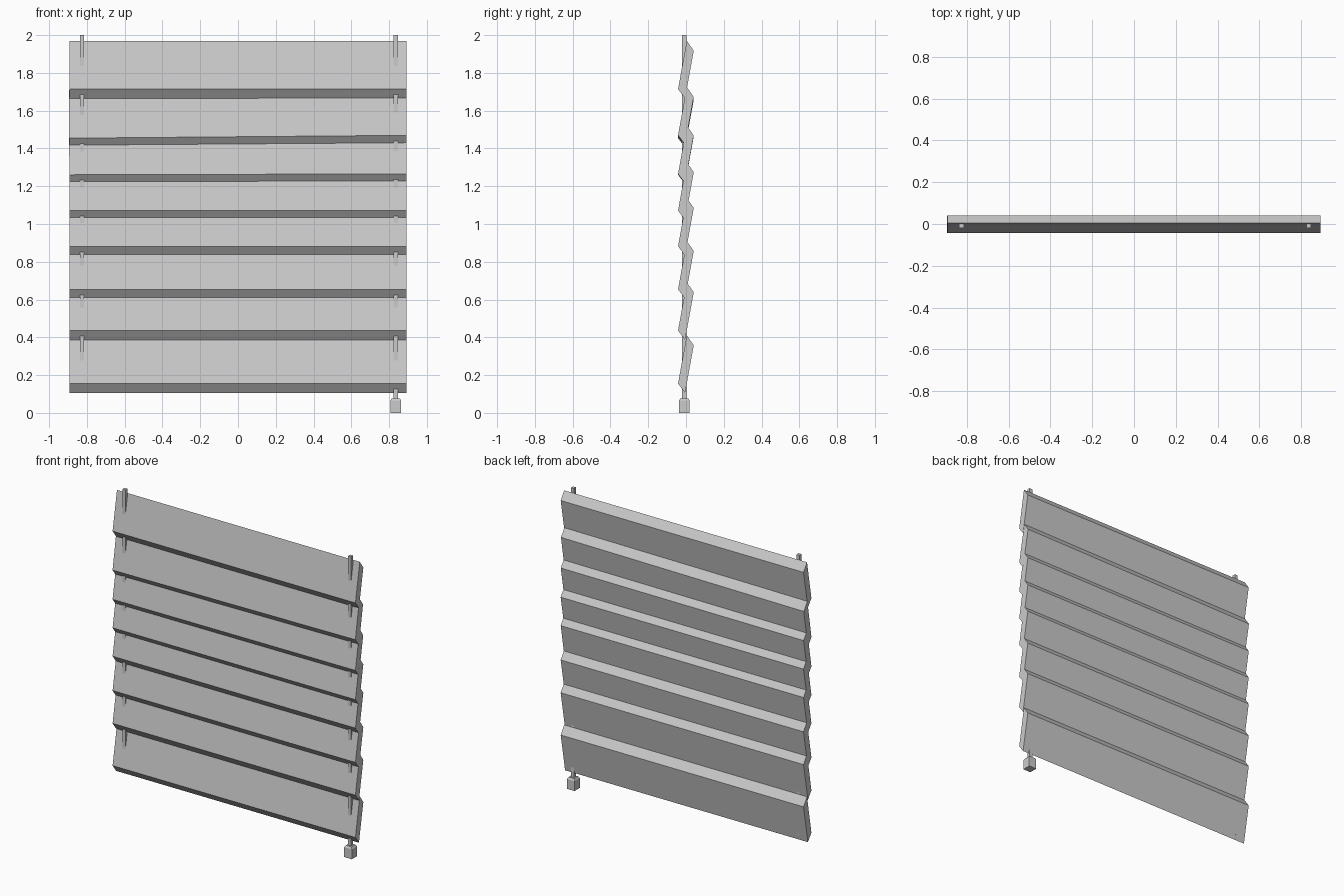
import bpy, bmesh
from mathutils import Matrix, Vector
from math import radians

if "Cube" in bpy.data.objects:
    bpy.data.objects.remove(bpy.data.objects["Cube"])

HALF_W = 0.893
CORD_Y = -0.009


def make_object(name, bm):
    bmesh.ops.recalc_face_normals(bm, faces=bm.faces)
    mesh = bpy.data.meshes.new(name)
    bm.to_mesh(mesh)
    bm.free()
    obj = bpy.data.objects.new(name, mesh)
    bpy.context.collection.objects.link(obj)
    return obj


def make_slat(name, z, tilt):
    # slanted parallelogram section (y, z) extruded along x
    profile = [(0.004, 0.305), (0.041, 0.252), (-0.005, 0.0), (-0.042, 0.049)]
    bm = bmesh.new()
    face = bm.faces.new([bm.verts.new((-HALF_W, y, h)) for y, h in profile])
    ext = bmesh.ops.extrude_face_region(bm, geom=[face], use_keep_orig=True)
    moved = [g for g in ext["geom"] if isinstance(g, bmesh.types.BMVert)]
    bmesh.ops.translate(bm, verts=moved, vec=(2 * HALF_W, 0, 0))
    obj = make_object(name, bm)
    obj.location.z = z
    obj.rotation_euler.y = -radians(tilt)
    return obj


def make_block(name, x, z0, z1, half, top_half=None):
    # square block, optionally narrowed at the top
    top_half = top_half or half
    bm = bmesh.new()
    bmesh.ops.create_cube(bm, size=2)
    for v in bm.verts:
        s = top_half if v.co.z > 0 else half
        v.co = Vector((x + v.co.x * s, CORD_Y + v.co.y * s, z1 if v.co.z > 0 else z0))
    return make_object(name, bm)


# slats: bottom height and slight roll in degrees
slats = [(1.665, 0), (1.413, 0.48), (1.214, 0.15), (1.022, 0),
         (0.833, 0), (0.605, 0), (0.387, 0), (0.106, 0)]
for i, (z, tilt) in enumerate(slats):
    make_slat(f"slat_{i + 1}", z, tilt)

# hanging cords
make_block("left_cord", -0.825, 0.14, 2.0, 0.011)
make_block("right_cord", 0.835, 0.06, 2.0, 0.011)

# pull weight with chamfered top
make_block("pull_weight", 0.835, 0.0, 0.066, 0.028)
make_block("pull_weight_cap", 0.835, 0.066, 0.077, 0.028, 0.021)
